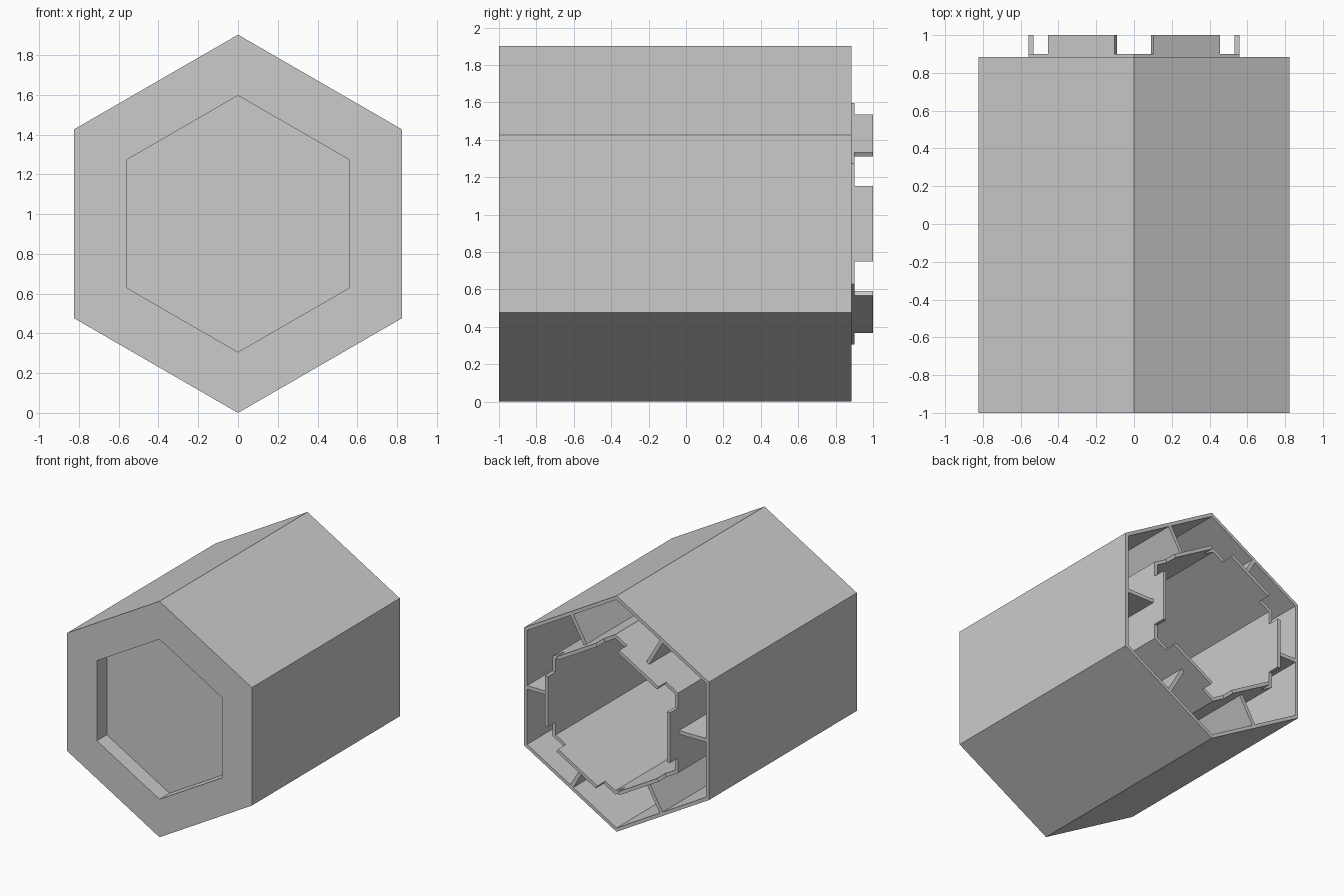
import bpy, bmesh
from math import sin, cos, pi
from mathutils import Matrix, Vector

if "Cube" in bpy.data.objects:
    bpy.data.objects.remove(bpy.data.objects["Cube"], do_unlink=True)

grey = bpy.data.materials.new("plain grey")
grey.use_nodes = True
grey.diffuse_color = (0.6, 0.6, 0.6, 1)
grey.node_tree.nodes["Principled BSDF"].inputs["Base Color"].default_value = (0.6, 0.6, 0.6, 1)

OUTER = 0.951          # corner radius of the outer hexagon
TUBE = 0.645           # corner radius of the inner tube and front socket
WALL = 0.027
FLAT = cos(pi / 6)     # corner radius to flat distance
BACK, RIM, FLOOR = 0.885, 0.9, -0.846
SKIN = WALL / FLAT


def add_object(name, bm):
    bmesh.ops.recalc_face_normals(bm, faces=bm.faces)
    mesh = bpy.data.meshes.new(name)
    bm.to_mesh(mesh)
    bm.free()
    mesh.materials.append(grey)
    obj = bpy.data.objects.new(name, mesh)
    bpy.context.collection.objects.link(obj)
    obj.location.z = OUTER


def hex_lathe(name, profile):
    """Sweep (corner radius, y) points into a closed six-sided shell."""
    bm = bmesh.new()
    rings = [[bm.verts.new((r * sin(i * pi / 3), y, r * cos(i * pi / 3)))
              for i in range(6)] for r, y in profile]
    for a, b in zip(rings, rings[1:]):
        for i in range(6):
            j = (i + 1) % 6
            bm.faces.new((a[i], a[j], b[j], b[i]))
    bm.faces.new(rings[0])
    bm.faces.new(rings[-1])
    add_object(name, bm)


def block_on_side(name, side, inner, outer, width, y0, y1):
    """Box on the middle of one hexagon side, between two flat distances."""
    bm = bmesh.new()
    size = Vector((outer - inner, y1 - y0, width))
    centre = Vector(((inner + outer) / 2, (y0 + y1) / 2, 0))
    turn = Matrix.Rotation(side * pi / 3, 4, 'Y')
    bmesh.ops.create_cube(bm, size=1, matrix=turn @ Matrix.Translation(centre)
                          @ Matrix.Diagonal(size).to_4x4())
    add_object(name, bm)


# Body: front socket, outer wall, deep pocket, inner tube
hex_lathe("hex_body", [
    (TUBE, -0.873), (TUBE, -1), (OUTER, -1), (OUTER, BACK),
    (OUTER - SKIN, BACK), (OUTER - SKIN, FLOOR), (TUBE, FLOOR),
    (TUBE, RIM), (TUBE - SKIN, RIM), (TUBE - SKIN, FLOOR)])

# A locking tab and a stiffening rib on each side
for side in range(6):
    block_on_side(f"locking_tab_{side + 1}", side,
                  TUBE * FLAT - WALL, TUBE * FLAT, 0.405, RIM, 1)
    block_on_side(f"stiffening_rib_{side + 1}", side,
                  TUBE * FLAT, OUTER * FLAT - WALL, 0.03, FLOOR, BACK)
